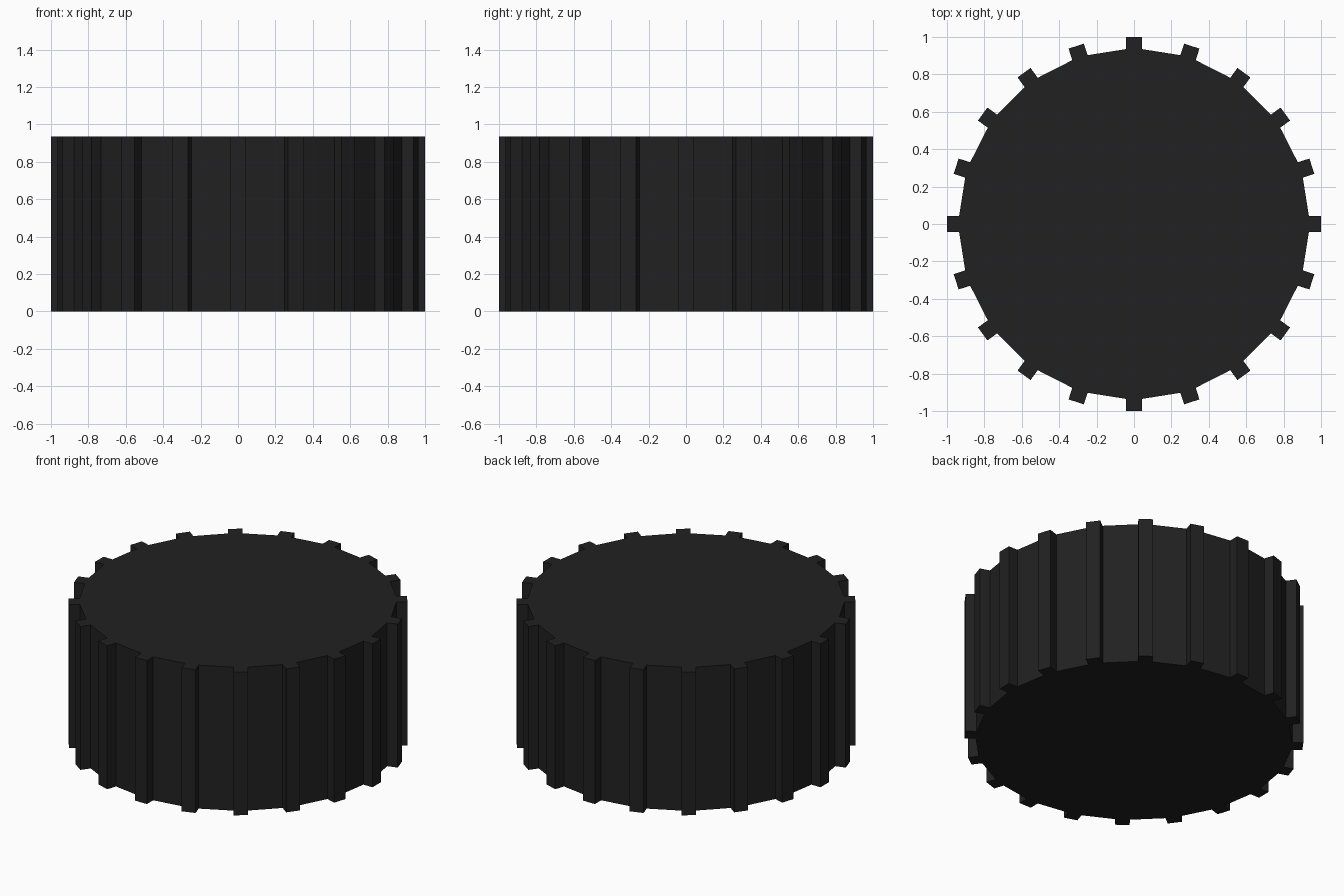
import bpy, bmesh
from math import sin, cos, pi
from mathutils import Vector

if "Cube" in bpy.data.objects:
    bpy.data.objects.remove(bpy.data.objects["Cube"])

TEETH = 20
BASE_R, TIP_R, HALF_W, HEIGHT = 0.935, 1.0, 0.043, 0.935

# one tooth outline, repeated around the axis; gaps are flat facets
tooth = [(BASE_R, -HALF_W), (TIP_R, -HALF_W), (TIP_R, HALF_W), (BASE_R, HALF_W)]
bm = bmesh.new()
outline = []
for i in range(TEETH):
    a = 2 * pi * i / TEETH
    for r, t in tooth:
        outline.append(bm.verts.new((r * cos(a) - t * sin(a), r * sin(a) + t * cos(a), 0)))
bottom = bm.faces.new(outline)

# extrude the outline into the solid ridged knob
geo = bmesh.ops.extrude_face_region(bm, geom=[bottom], use_keep_orig=True)
top_verts = [v for v in geo["geom"] if isinstance(v, bmesh.types.BMVert)]
bmesh.ops.translate(bm, verts=top_verts, vec=Vector((0, 0, HEIGHT)))
bmesh.ops.recalc_face_normals(bm, faces=bm.faces[:])

mesh = bpy.data.meshes.new("ridged_knob")
bm.to_mesh(mesh)
bm.free()
knob = bpy.data.objects.new("ridged_knob", mesh)
bpy.context.collection.objects.link(knob)

# dark plastic
mat = bpy.data.materials.new("black_plastic")
mat.diffuse_color = (0.015, 0.015, 0.015, 1)
mat.use_nodes = True
mat.node_tree.nodes["Principled BSDF"].inputs["Base Color"].default_value = mat.diffuse_color
mesh.materials.append(mat)
